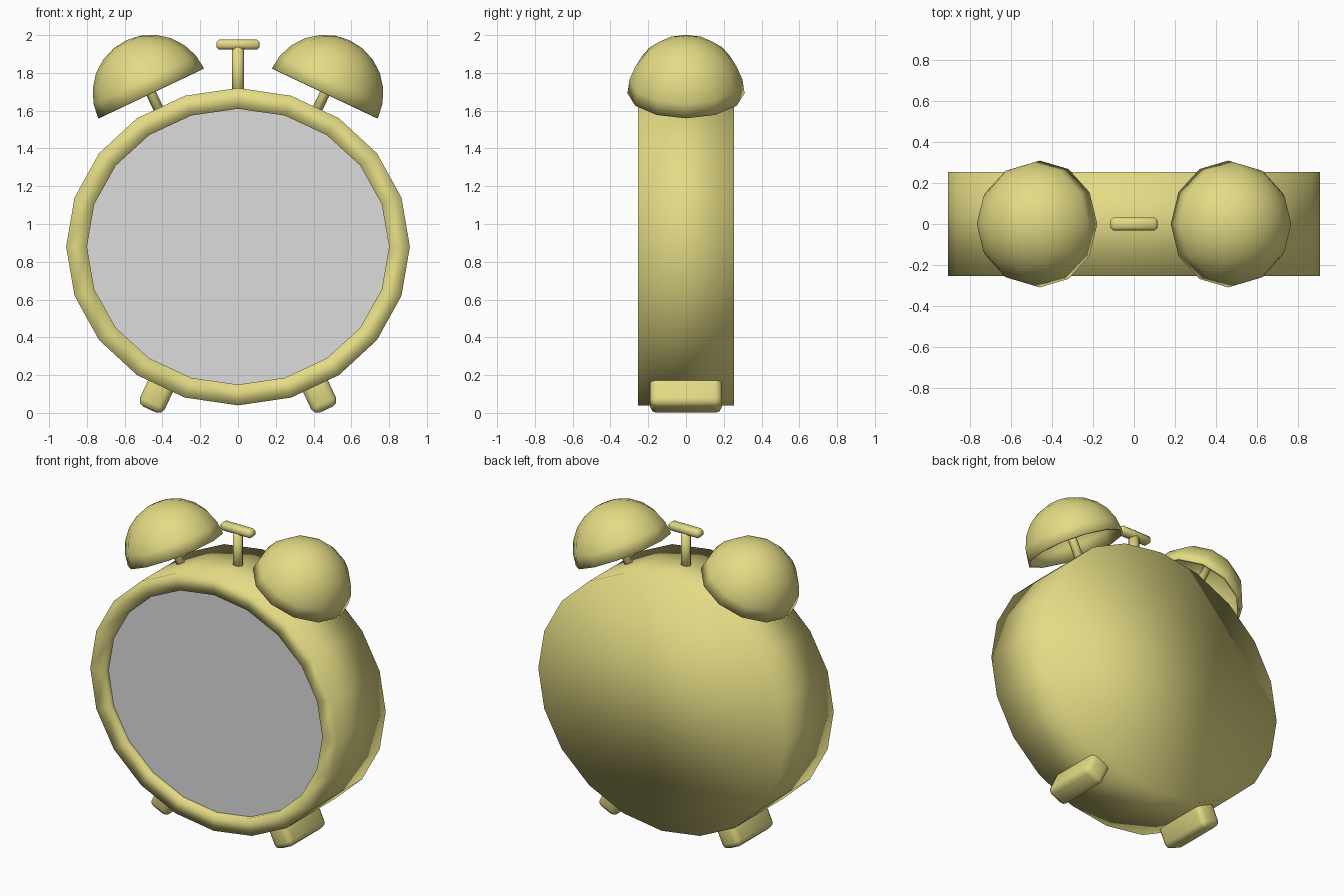
import bpy, bmesh, math
from mathutils import Vector, Matrix

if "Cube" in bpy.data.objects:
    bpy.data.objects.remove(bpy.data.objects["Cube"])


def material(name, rgb):
    m = bpy.data.materials.new(name)
    m.diffuse_color = (*rgb, 1.0)
    m.use_nodes = True
    m.node_tree.nodes["Principled BSDF"].inputs["Base Color"].default_value = m.diffuse_color
    return m


BRASS = material("pale_brass", (0.77, 0.71, 0.235))
DIAL = material("light_grey", (0.72, 0.72, 0.72))


def finish(name, bm, mat, smooth=True):
    bmesh.ops.recalc_face_normals(bm, faces=bm.faces)
    for f in bm.faces:
        f.smooth = smooth
    me = bpy.data.meshes.new(name)
    bm.to_mesh(me)
    bm.free()
    me.materials.append(mat)
    ob = bpy.data.objects.new(name, me)
    bpy.context.collection.objects.link(ob)
    return ob


def oval(bm, rx, rz, y, n=20, cz=0.88):
    return [bm.verts.new((rx * math.sin(2 * math.pi * i / n), y,
                          cz + rz * math.cos(2 * math.pi * i / n))) for i in range(n)]


def rod(name, start, end, radius, sides=8):
    a, b = Vector(start), Vector(end)
    d = b - a
    bm = bmesh.new()
    mat = Matrix.Translation((a + b) / 2) @ d.to_track_quat('Z', 'Y').to_matrix().to_4x4()
    bmesh.ops.create_cone(bm, cap_ends=True, segments=sides, radius1=radius,
                          radius2=radius, depth=d.length, matrix=mat)
    return finish(name, bm, BRASS)


def rounded_box(name, centre, size, bevel, segments, tilt=0.0):
    bm = bmesh.new()
    bmesh.ops.create_cube(bm, size=1)
    bmesh.ops.scale(bm, vec=size, verts=bm.verts)
    bmesh.ops.bevel(bm, geom=bm.edges[:], offset=bevel, segments=segments,
                    profile=0.5, affect='EDGES')
    bmesh.ops.transform(bm, verts=bm.verts,
                        matrix=Matrix.Translation(centre) @ Matrix.Rotation(tilt, 4, 'Y'))
    return finish(name, bm, BRASS)


# Case: oval drum with a front rim and recessed opening
bm = bmesh.new()
loops = [oval(bm, 0.91, 0.84, 0.255), oval(bm, 0.91, 0.84, -0.255),
         oval(bm, 0.80, 0.73, -0.255), oval(bm, 0.80, 0.73, -0.22)]
for p, q in zip(loops, loops[1:]):
    for i in range(20):
        j = (i + 1) % 20
        bm.faces.new((p[i], p[j], q[j], q[i]))
bm.faces.new(loops[0])
finish("case", bm, BRASS)

# Dial plate
bm = bmesh.new()
bm.faces.new(oval(bm, 0.80, 0.73, -0.22))
dial = finish("dial", bm, DIAL, smooth=False)
if dial.data.polygons[0].normal.y > 0:
    dial.data.flip_normals()

TILT = math.radians(25.3)
for side, s in (("left", -1), ("right", 1)):
    axis = Vector((s * math.sin(TILT), 0, math.cos(TILT)))
    centre = Vector((s * 0.46, 0, 1.692))

    # Bell: thin hollow half sphere tilted outwards
    bm = bmesh.new()
    bmesh.ops.create_uvsphere(bm, u_segments=12, v_segments=12, radius=0.31)
    bmesh.ops.delete(bm, geom=[v for v in bm.verts if v.co.z < -0.01], context='VERTS')
    bmesh.ops.transform(bm, verts=bm.verts, matrix=Matrix.Translation(centre)
                        @ Matrix.Rotation(s * TILT, 4, 'Y'))
    bell = finish(side + "_bell", bm, BRASS)
    # keep the shell facing outwards before thickening it inwards
    face = bell.data.polygons[0]
    if face.normal.dot(face.center - centre) < 0:
        bell.data.flip_normals()
    shell = bell.modifiers.new("shell", 'SOLIDIFY')
    shell.thickness = 0.015
    shell.offset = -1

    # Bell stem
    rod(side + "_bell_stem", centre - axis * 0.16, centre + axis * 0.30, 0.027)

    # Foot
    rounded_box(side + "_foot", (s * 0.419, 0, 0.123), (0.145, 0.38, 0.232),
                0.035, 2, -s * math.radians(25))

# Hammer between the bells
rod("hammer_stem", (0, 0, 1.66), (0, 0, 1.94), 0.032)
rounded_box("hammer_head", (0, 0, 1.95), (0.23, 0.064, 0.052), 0.014, 1)
